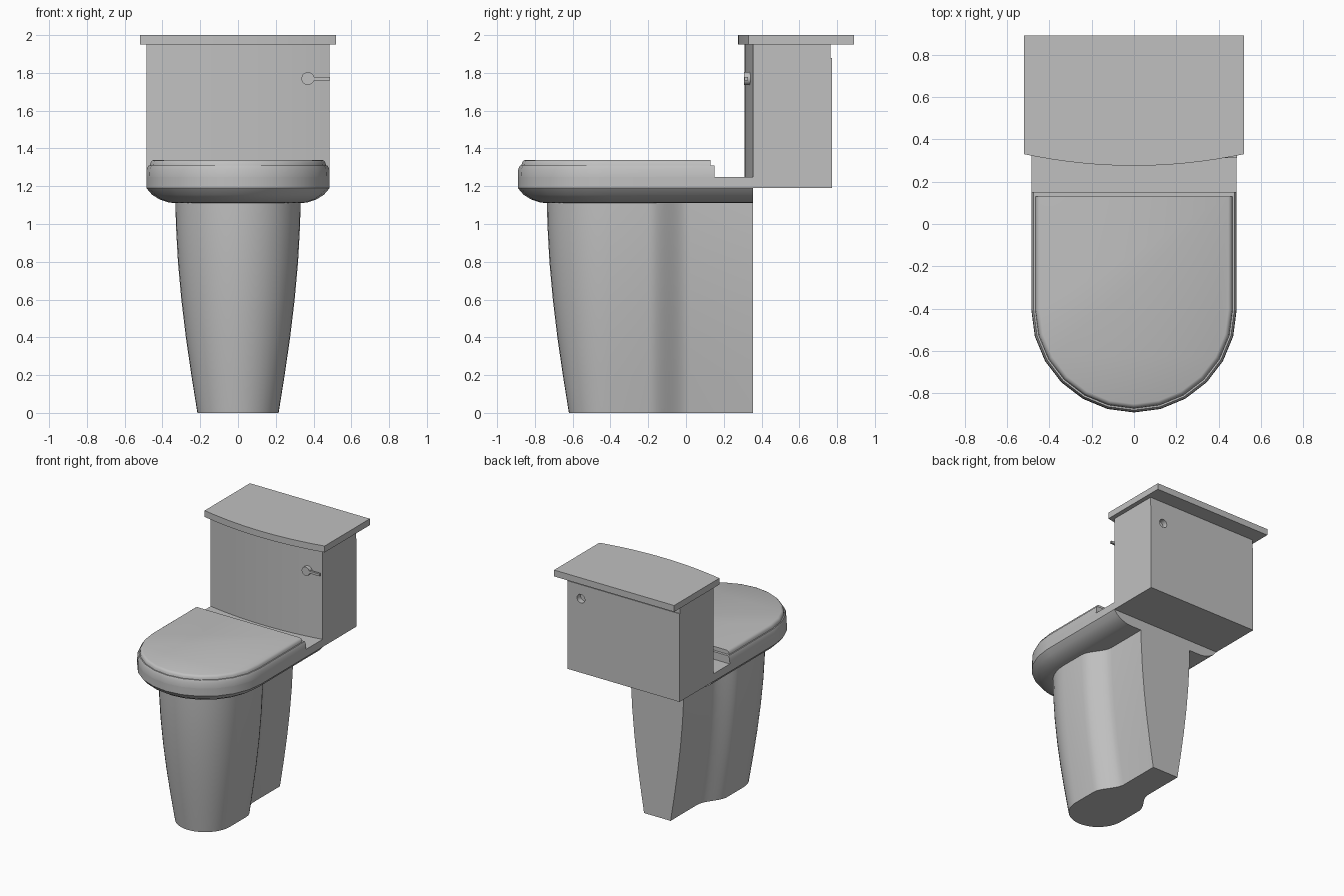
import bpy, bmesh
from math import sin, cos, pi, radians
from mathutils import Matrix

cube = bpy.data.objects.get("Cube")
if cube:
    bpy.data.objects.remove(cube, do_unlink=True)

# Single ceramic colour
ceramic = bpy.data.materials.new("grey_ceramic")
ceramic.use_nodes = True
COLOUR = (0.53, 0.53, 0.53, 1)
ceramic.diffuse_color = COLOUR
ceramic.node_tree.nodes["Principled BSDF"].inputs["Base Color"].default_value = COLOUR

ARC_Y = -0.405   # shared centre of the rounded front
REAR_Y = 0.355   # back of bowl and pedestal


def finish(name, bm, angle=35):
    bmesh.ops.recalc_face_normals(bm, faces=bm.faces)
    mesh = bpy.data.meshes.new(name)
    bm.to_mesh(mesh)
    bm.free()
    mesh.materials.append(ceramic)
    mesh.shade_smooth()
    mesh.set_sharp_from_angle(angle=radians(angle))
    obj = bpy.data.objects.new(name, mesh)
    bpy.context.scene.collection.objects.link(obj)
    return obj


def loft(name, layers, angle=35):
    """Skin a stack of (z, outline) layers and cap both ends."""
    bm = bmesh.new()
    rings = [[bm.verts.new((x, y, z)) for x, y in outline] for z, outline in layers]
    n = len(rings[0])
    for low, high in zip(rings, rings[1:]):
        for i in range(n):
            j = (i + 1) % n
            bm.faces.new((low[i], low[j], high[j], high[i]))
    bm.faces.new(rings[0][::-1])
    bm.faces.new(rings[-1])
    return finish(name, bm, angle)


def arc(r, steps):
    return [(r * cos(pi * i / steps), ARC_Y - r * sin(pi * i / steps))
            for i in range(steps + 1)]


def d_outline(r, back):
    return arc(r, 12) + [(-r, back), (r, back)]


def pedestal_outline(w):
    """Round front lobe easing into a narrower rear block."""
    side = []
    for i in range(11):
        t = i / 10
        side.append((w - 0.1 * t * t * (3 - 2 * t), -0.2 + 0.22 * t))
    side.append((w - 0.1, REAR_Y))
    return arc(w, 20) + [(-x, y) for x, y in side] + side[::-1]


def bowed_outline(half, front, bow, back):
    """Rectangle with a gently bowed front."""
    curve = []
    for i in range(17):
        t = 1 - i / 8
        curve.append((half * t, front + bow * t * t))
    return curve + [(-half, back), (half, back)]


def cylinder(name, r, y0, y1, x, z):
    bm = bmesh.new()
    place = Matrix.Translation((x, (y0 + y1) / 2, z)) @ Matrix.Rotation(pi / 2, 4, 'X')
    bmesh.ops.create_cone(bm, cap_ends=True, segments=20, radius1=r, radius2=r,
                          depth=y1 - y0, matrix=place)
    return finish(name, bm)


# Pedestal, swelling towards the top
widths = [(0, .215), (.2, .247), (.4, .276), (.6, .3), (.8, .318), (1, .329), (1.12, .331)]
loft("pedestal", [(z, pedestal_outline(w)) for z, w in widths])

# Bowl rim with rolled underside
rim = [(1.11, .335), (1.115, .37), (1.13, .415), (1.155, .455), (1.19, .485), (1.25, .485)]
loft("bowl_rim", [(z, d_outline(r, REAR_Y)) for z, r in rim])

# Seat and closed cover
loft("seat", [(z, d_outline(r, .15)) for z, r in [(1.25, .485), (1.29, .483), (1.31, .474)]])
cover = [(1.31, .466), (1.325, .463), (1.335, .456), (1.34, .445)]
loft("seat_cover", [(z, d_outline(r, .13)) for z, r in cover])

# Tank with slightly recessed top band, and its lid
body = bowed_outline(.485, .31, .045, .772)
band = bowed_outline(.485, .31, .045, .766)
tank = loft("tank", [(1.19, body), (1.88, body), (1.88, band), (1.95, band)])
slab = bowed_outline(.52, .275, .055, .89)
loft("tank_lid", [(1.95, slab), (2.0, slab)])

# Round socket in the back of the tank
HANDLE_X, HANDLE_Z = .37, 1.77
cutter = cylinder("socket_cutter", .034, .73, .85, HANDLE_X, HANDLE_Z)
cutter.hide_render = True
cut = tank.modifiers.new("socket", 'BOOLEAN')
cut.operation = 'DIFFERENCE'
cut.solver = 'EXACT'
cut.object = cutter
bpy.context.view_layer.objects.active = tank
bpy.ops.object.modifier_apply(modifier=cut.name)
bpy.data.objects.remove(cutter, do_unlink=True)
tank.data.set_sharp_from_angle(angle=radians(35))

# Flush handle: round knob and thin lever
cylinder("handle_knob", .034, .308, .35, HANDLE_X, HANDLE_Z)
lever = [(HANDLE_X, .311), (.487, .311), (.487, .328), (HANDLE_X, .328)]
loft("handle_lever", [(HANDLE_Z - .009, lever), (HANDLE_Z + .009, lever)])
